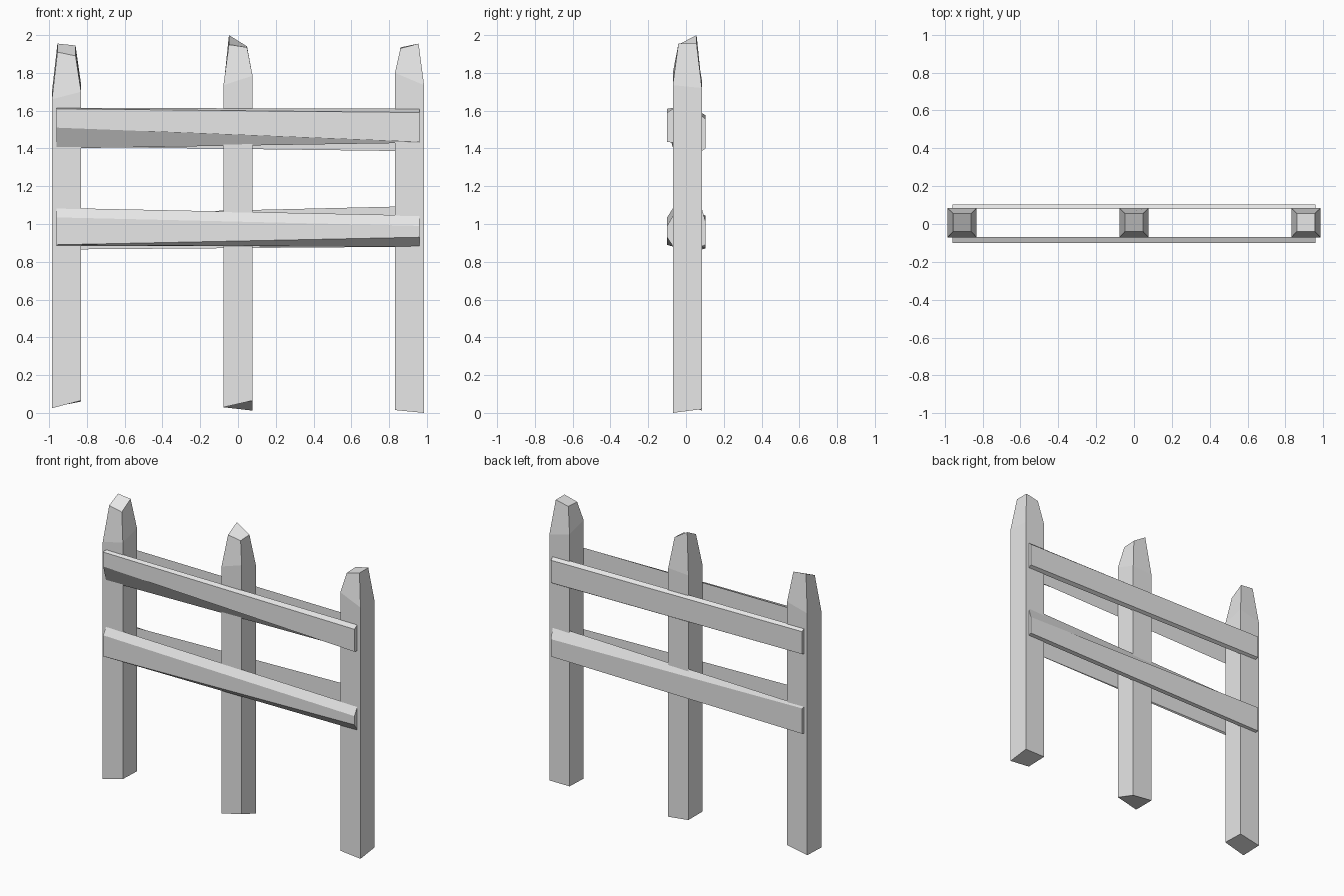
import bpy
import bmesh

cube = bpy.data.objects.get("Cube")
if cube:
    bpy.data.objects.remove(cube, do_unlink=True)

# Single wood colour
wood = bpy.data.materials.new("pale grey wood")
wood.use_nodes = True
colour = (0.8, 0.8, 0.8, 1)
wood.diffuse_color = colour
wood.node_tree.nodes["Principled BSDF"].inputs["Base Color"].default_value = colour


def loft(name, rings):
    """Skin four-cornered rings into a closed, flat-shaded solid."""
    bm = bmesh.new()
    loops = [[bm.verts.new(p) for p in ring] for ring in rings]
    for a, b in zip(loops, loops[1:]):
        for i in range(4):
            j = (i + 1) % 4
            bm.faces.new((a[i], a[j], b[j], b[i]))
    bm.faces.new(loops[0][::-1])
    bm.faces.new(loops[-1])
    bmesh.ops.recalc_face_normals(bm, faces=bm.faces)
    mesh = bpy.data.meshes.new(name)
    bm.to_mesh(mesh)
    bm.free()
    mesh.materials.append(wood)
    obj = bpy.data.objects.new(name, mesh)
    bpy.context.collection.objects.link(obj)


def post(name, x, bottom, shoulder, top):
    """Heights run front right, front left, back left, back right."""
    def ring(half, front, back, heights):
        corners = ((-half, front), (half, front), (half, back), (-half, back))
        return [(x + cx, cy, z) for (cx, cy), z in zip(corners, heights)]
    loft(name, [ring(0.077, -0.07, 0.084, bottom),
                ring(0.077, -0.07, 0.084, shoulder),
                ring(0.048, -0.04, 0.056, top)])


def rail(name, inner, outer, right_end, left_end):
    """Each end gives inner bottom, inner top, outer top, outer bottom."""
    ys = (inner, inner, outer, outer)
    loft(name, [[(x, y, z) for y, z in zip(ys, end)]
                for x, end in ((-0.96, right_end), (0.96, left_end))])


# Hewn posts with uneven cut ends
post("right_post", -0.908, (0.025, 0.065, 0.06, 0.03),
     (1.66, 1.70, 1.74, 1.70), (1.91, 1.89, 1.945, 1.955))
post("middle_post", 0, (0.03, 0.065, 0.012, 0.03),
     (1.735, 1.785, 1.73, 1.72), (1.95, 1.935, 1.94, 2.0))
post("left_post", 0.908, (0.015, 0.0, 0.02, 0.02),
     (1.80, 1.735, 1.72, 1.76), (1.93, 1.955, 1.955, 1.935))

# Bevelled rails on both sides of the posts
rail("front_upper_rail", -0.068, -0.10,
     (1.40, 1.615, 1.61, 1.51), (1.43, 1.61, 1.59, 1.435))
rail("front_lower_rail", -0.068, -0.10,
     (0.885, 1.085, 1.035, 0.89), (0.88, 1.045, 0.99, 0.93))
rail("back_upper_rail", 0.08, 0.104,
     (1.41, 1.59, 1.575, 1.42), (1.385, 1.575, 1.555, 1.40))
rail("back_lower_rail", 0.08, 0.104,
     (0.865, 1.05, 1.045, 0.87), (0.88, 1.095, 1.01, 0.89))
